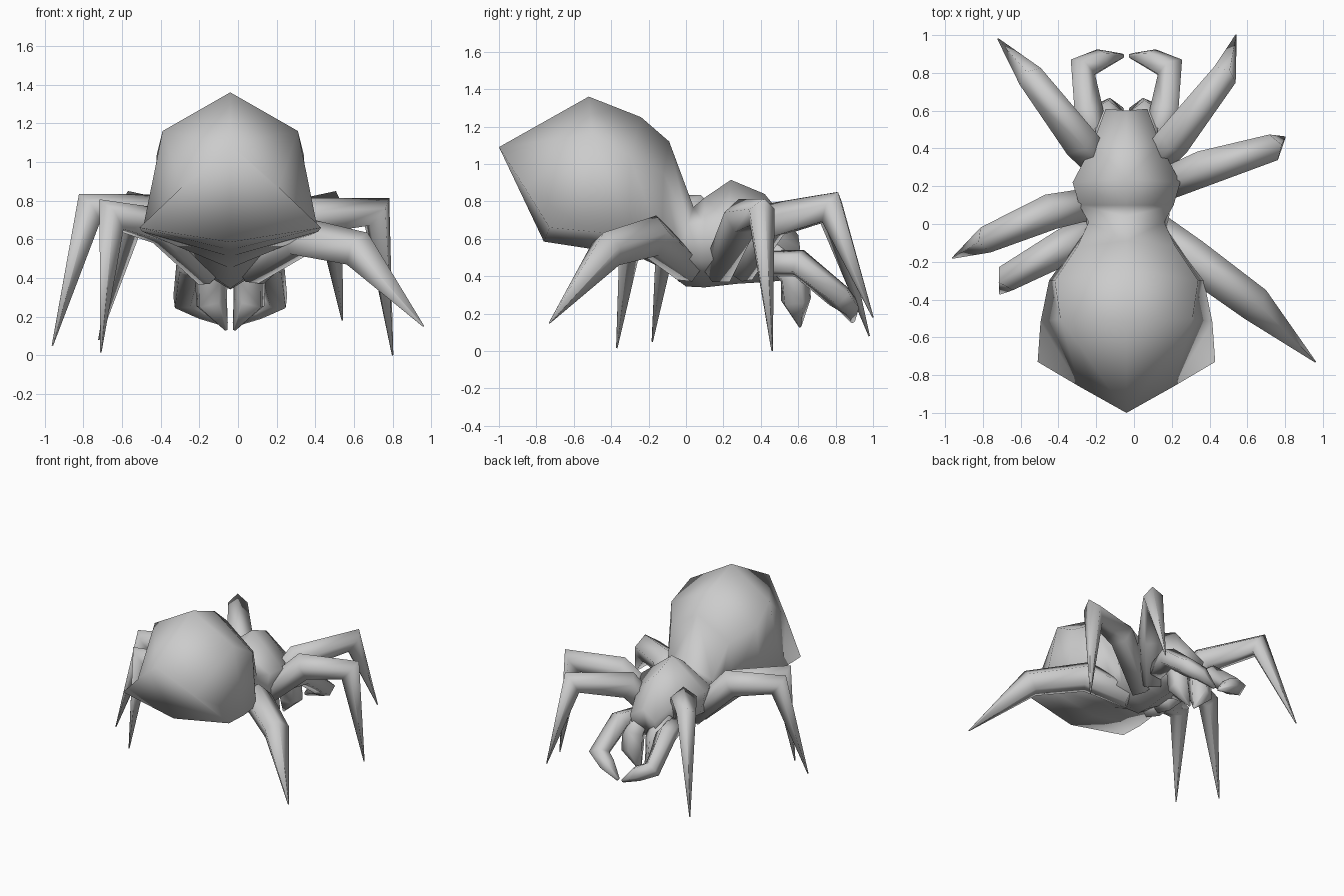
import bpy, bmesh, math
from mathutils import Vector

if "Cube" in bpy.data.objects:
    bpy.data.objects.remove(bpy.data.objects["Cube"])

CX = -0.04  # body centre line


def finish(name, bm, angle, mirror=False):
    bmesh.ops.recalc_face_normals(bm, faces=bm.faces)
    me = bpy.data.meshes.new(name)
    bm.to_mesh(me)
    bm.free()
    ob = bpy.data.objects.new(name, me)
    bpy.context.collection.objects.link(ob)
    if mirror:
        ob.location.x = CX
        m = ob.modifiers.new("Mirror", 'MIRROR')
        m.use_clip = True
        m.merge_threshold = 0.001
    bpy.ops.object.select_all(action='DESELECT')
    ob.select_set(True)
    bpy.context.view_layer.objects.active = ob
    bpy.ops.object.shade_smooth_by_angle(angle=math.radians(angle))
    return ob


def half_loft(name, rings):
    """Loft half cross-sections (top to bottom, x >= 0), mirrored, ends capped."""
    bm = bmesh.new()
    vs = [[bm.verts.new(p) for p in r] for r in rings]
    for a, b in zip(vs, vs[1:]):
        for i in range(len(a) - 1):
            bm.faces.new((a[i], a[i + 1], b[i + 1], b[i]))
    bm.faces.new(vs[0])
    bm.faces.new(vs[-1])
    return finish(name, bm, 150, True)


def limb(name, path, radii, sides=5, mirror=False):
    """Faceted tube along a bent path, mitred at the joints."""
    P = [Vector(p) for p in path]
    side = (P[-2] - P[0]).cross(P[-1] - P[0]).normalized()
    bm = bmesh.new()
    rings = []
    for i, (p, r) in enumerate(zip(P, radii)):
        d0 = (P[i] - P[max(i - 1, 0)]).normalized()
        d1 = (P[min(i + 1, len(P) - 1)] - P[i]).normalized()
        t = (d0 + d1).normalized()
        stretch = 1 / max(t.dot(d1 if i == 0 else d0), 0.7)
        u = t.cross(side).normalized() * stretch
        w = u.cross(t).normalized()
        ring = []
        for k in range(sides):
            a = 2 * math.pi * k / sides
            ring.append(bm.verts.new(p + (u * math.cos(a) + w * math.sin(a)) * r))
        rings.append(ring)
    for a, b in zip(rings, rings[1:]):
        for k in range(sides):
            n = (k + 1) % sides
            bm.faces.new((a[k], a[n], b[n], b[k]))
    bm.faces.new(rings[0])
    bm.faces.new(rings[-1])
    return finish(name, bm, 100, mirror)


# Body cross-sections, back of the abdomen to the head
body = [
    [(0, -1.0, 1.09), (.25, -.86, .87), (.47, -.73, .66), (0, -.76, .585)],
    [(0, -.52, 1.36), (.35, -.50, 1.16), (.455, -.52, .64), (0, -.50, .545)],
    [(0, -.24, 1.25), (.38, -.30, 1.04), (.41, -.30, .62), (0, -.27, .51)],
    [(0, -.09, 1.12), (.26, -.12, .95), (.29, -.13, .57), (0, -.14, .45)],
    [(0, .04, .77), (.20, .01, .68), (.22, -.03, .50), (0, 0, .345)],
    [(0, .10, .82), (.25, .10, .68), (.23, .08, .48), (0, .10, .34)],
    [(0, .24, .915), (.285, .22, .69), (.24, .22, .50), (0, .28, .36)],
    [(0, .42, .84), (.18, .42, .66), (.15, .42, .47), (0, .45, .37)],
    [(0, .60, .62), (.11, .61, .55), (.10, .58, .42), (0, .54, .38)]]
half_loft("abdomen_and_head", body)

# Mouthparts, mirrored about the centre line
limb("fangs", [(.09, .46, .54), (.10, .575, .40), (.10, .585, .27), (.02, .61, .13)],
     [.08, .085, .085, .008], mirror=True)
limb("feelers", [(.15, .40, .47), (.205, .60, .47), (.235, .82, .29),
                 (.13, .87, .24), (.02, .89, .16)],
     [.07, .078, .068, .06, .014], mirror=True)

# Six walking legs: base, hip, knee, tip
legs = {
    "front_leg_left": [(-.14, .28, .42), (-.29, .44, .69), (-.54, .77, .765), (-.72, .98, .08)],
    "front_leg_right": [(.06, .28, .42), (.21, .45, .69), (.47, .78, .765), (.54, 1.0, .18)],
    "middle_leg_right": [(.07, .17, .42), (.38, .30, .715), (.72, .40, .735), (.80, .46, 0)],
    "middle_leg_left": [(-.15, .12, .42), (-.45, .06, .735), (-.77, -.08, .755), (-.96, -.18, .05)],
    "rear_leg_left": [(-.14, .03, .42), (-.38, -.13, .66), (-.66, -.28, .72), (-.71, -.37, .015)],
    "rear_leg_right": [(.05, .02, .44), (.30, -.18, .61), (.63, -.42, .54), (.96, -.73, .15)],
}
for name, path in legs.items():
    big = name == "rear_leg_right"
    limb(name, path, [.09, .11, .10, .004] if big else [.085, .10, .075, .004])
